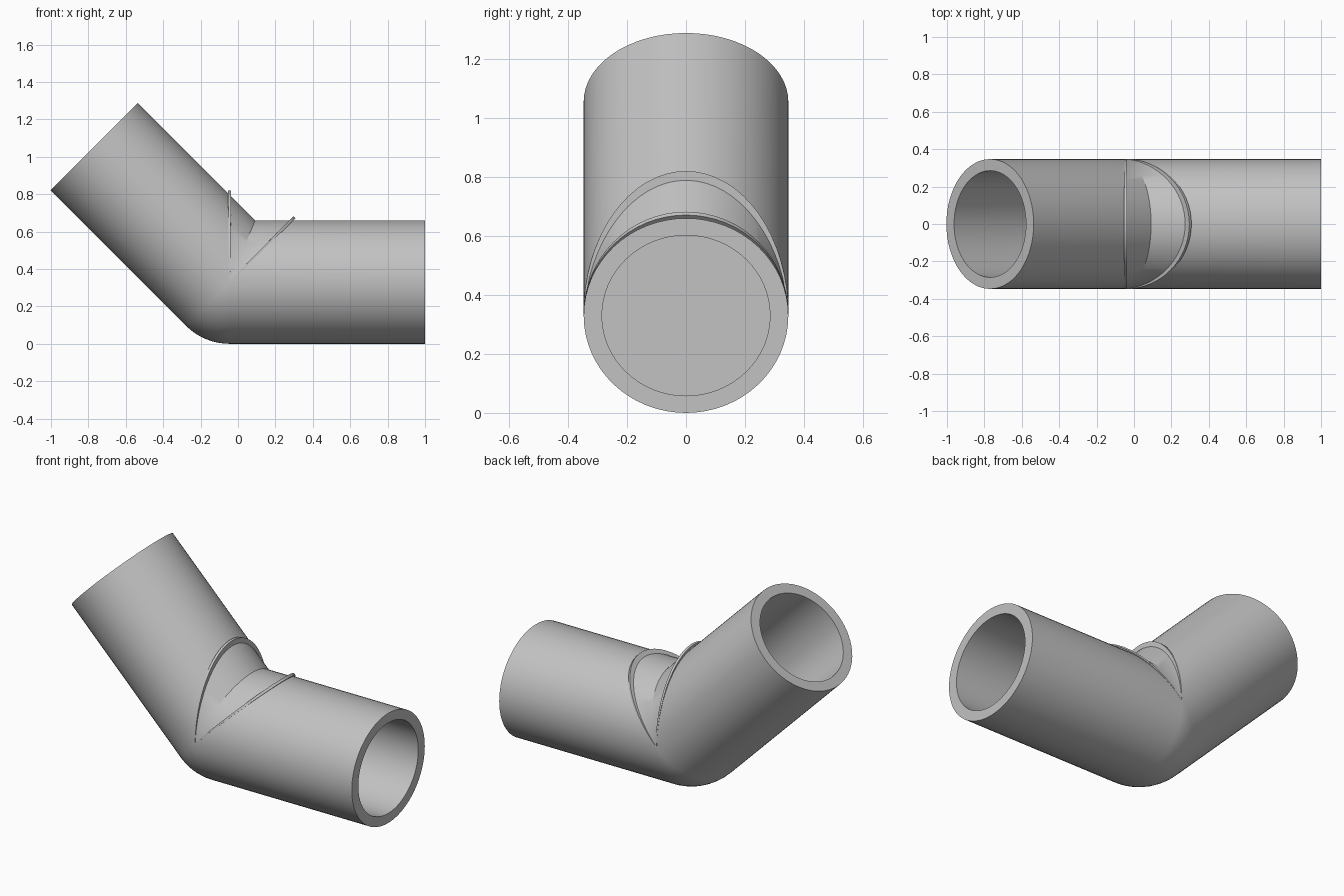
import bpy, bmesh
from math import sin, cos, pi, tan, radians
from mathutils import Vector

if "Cube" in bpy.data.objects:
    bpy.data.objects.remove(bpy.data.objects["Cube"], do_unlink=True)

grey = bpy.data.materials.new("pipe grey")
grey.use_nodes = True
grey.diffuse_color = (0.54, 0.54, 0.54, 1)
grey.node_tree.nodes["Principled BSDF"].inputs["Base Color"].default_value = grey.diffuse_color

SEG = 64
CENTRE = Vector((-0.045, 0, 0.33))
BEND = radians(45)
OUTER, INNER = (0.347, 0.33), (0.285, 0.272)
# Each arm: axis direction, in-plane normal, length
STRAIGHT = (Vector((1, 0, 0)), Vector((0, 0, 1)), 1.045)
RAISED = (Vector((-sin(BEND), 0, cos(BEND))), Vector((sin(BEND), 0, cos(BEND))), 1.025)


def section(size, axis, normal, along, inset=0):
    """Elliptical ring; along(v) gives each point's distance down the axis."""
    ring = []
    for i in range(SEG):
        t = 2 * pi * i / SEG
        shrink = 1 - inset * max(sin(t), 0)
        v = size[1] * sin(t)
        ring.append(CENTRE + Vector((0, size[0] * cos(t) * shrink, 0))
                    + normal * v + axis * along(v))
    return ring


def loft(bm, rings, closed_loop=False):
    loops = [[bm.verts.new(p) for p in r] for r in rings]
    pairs = list(zip(loops, loops[1:]))
    if closed_loop:
        pairs.append((loops[-1], loops[0]))
    for a, b in pairs:
        for i in range(SEG):
            j = (i + 1) % SEG
            bm.faces.new((a[i], a[j], b[j], b[i]))


def finish(name, bm):
    bmesh.ops.remove_doubles(bm, verts=bm.verts, dist=0.0001)
    bmesh.ops.dissolve_degenerate(bm, edges=bm.edges, dist=0.0001)
    bmesh.ops.recalc_face_normals(bm, faces=bm.faces)
    mesh = bpy.data.meshes.new(name)
    bm.to_mesh(mesh)
    bm.free()
    mesh.materials.append(grey)
    ob = bpy.data.objects.new(name, mesh)
    bpy.context.collection.objects.link(ob)
    bpy.ops.object.select_all(action='DESELECT')
    ob.select_set(True)
    bpy.context.view_layer.objects.active = ob
    bpy.ops.object.shade_smooth_by_angle(angle=radians(30))


def elbow_rings(size, inset):
    """End to end: straight arm, mitred crotch with rounded heel, raised arm."""
    def miter(v):
        return max(v, 0) * tan(BEND / 2)

    def arm(axis, normal, length):
        return [section(size, axis, normal, lambda v: length),
                section(size, axis, normal, lambda v: max(v, 0)),
                section(size, axis, normal, lambda v: max(v, 0), inset),
                section(size, axis, normal, miter, inset)]

    rings = arm(*STRAIGHT)
    crotch = rings[-1]
    for k in range(1, 8):
        a = BEND * k / 8
        turned = section(size, Vector((1, 0, 0)), Vector((sin(a), 0, cos(a))), lambda v: 0)
        rings.append([crotch[i] if i <= SEG // 2 else turned[i] for i in range(SEG)])
    return rings + arm(*RAISED)[::-1]


# Hollow bent pipe with rims at both open ends
bm = bmesh.new()
loft(bm, elbow_rings(OUTER, 0.05) + elbow_rings(INNER, 0)[::-1], closed_loop=True)
finish("elbow_pipe", bm)

# Bulkheads closing each bore at the joint
for name, (axis, normal, length) in (("straight_bulkhead", STRAIGHT), ("raised_bulkhead", RAISED)):
    bm = bmesh.new()
    ring = section(INNER, axis, normal, lambda v: 0.12)
    bm.faces.new([bm.verts.new(p) for p in ring])
    finish(name, bm)
    # Face the open end
    mesh = bpy.context.object.data
    if mesh.polygons[0].normal.dot(axis) < 0:
        mesh.flip_normals()


def lip(name, up, out):
    """Thin half-ellipse collar standing proud of the pipe, tapering at its feet."""
    bm = bmesh.new()
    steps = SEG // 2
    rows = []
    for i in range(steps + 1):
        t = pi * i / steps
        half = 0.003 + 0.005 * sin(t)
        row = []
        for width, height, side in ((0.348, 0.49, -1), (0.348, 0.49, 1),
                                    (0.31, 0.44, 1), (0.31, 0.44, -1)):
            p = CENTRE + Vector((0, width * cos(t), 0)) + up * (height * sin(t))
            row.append(bm.verts.new(p + out * (half * side)))
        rows.append(row)
    for a, b in zip(rows, rows[1:]):
        for k in range(4):
            m = (k + 1) % 4
            bm.faces.new((a[k], a[m], b[m], b[k]))
    for row in (rows[0], rows[-1]):
        bm.faces.new(row)
    finish(name, bm)


# Collars: each lies square to the opposite arm
lip("raised_lip", STRAIGHT[1], STRAIGHT[0])
lip("straight_lip", RAISED[1], RAISED[0])
